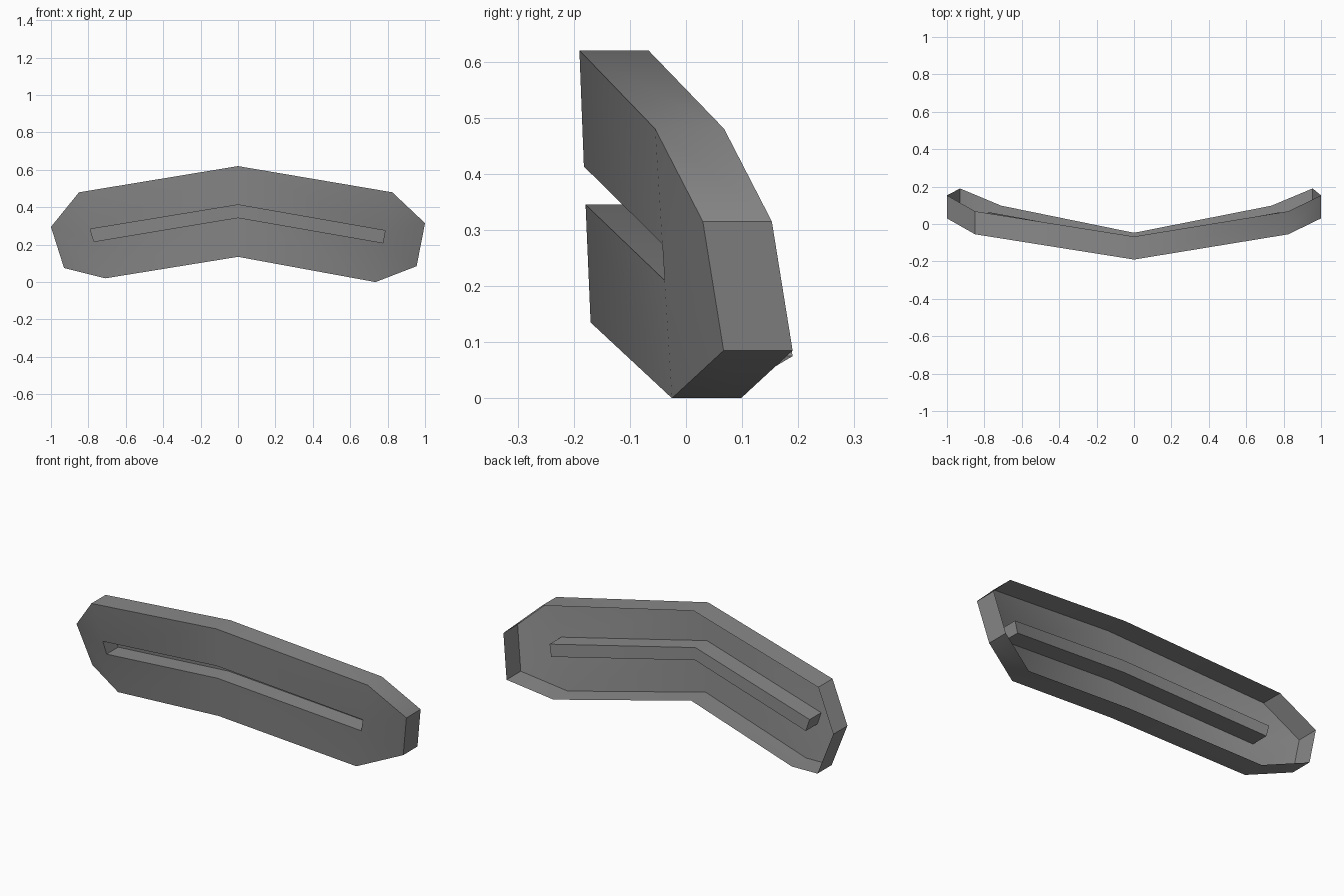
import bpy, bmesh, math
from mathutils import Vector

cube = bpy.data.objects.get("Cube")
if cube:
    bpy.data.objects.remove(cube, do_unlink=True)

RIM_DEPTH = 0.123
SLOT_DEPTH = 0.1

# Outline of the bent plate: top centre, right side, bottom centre, left side
top = (0, -0.19, 0.62)
bottom = (0, -0.17, 0.135)
right = [(0.825, -0.055, 0.48), (1, 0.03, 0.315), (0.955, 0.067, 0.085), (0.735, -0.025, 0)]
left = [(-0.85, -0.055, 0.48), (-1, 0.03, 0.295), (-0.93, 0.067, 0.075), (-0.71, -0.025, 0.02)]

# Slot corners: the ends lie on the fold lines of the plate
slot_top = (0, -0.182, 0.413)
slot_bottom = (0, -0.179, 0.345)


def on_fold(side, z):
    a, b = Vector(side[0]), Vector(side[3])
    return a.lerp(b, (a.z - z) / (a.z - b.z))


right_slot = [on_fold(right, 0.275), on_fold(right, 0.21)]
left_slot = [on_fold(left, 0.283), on_fold(left, 0.217)]

bm = bmesh.new()


def verts(points):
    return [bm.verts.new(p) for p in points]


def walls(loop, depth, inward=False):
    """Run a closed loop straight back and return its rear vertices."""
    rear = verts([v.co + Vector((0, depth, 0)) for v in loop])
    n = len(loop)
    for i in range(n):
        j = (i + 1) % n
        bm.faces.new((loop[i], loop[j], rear[j], rear[i]))
    return rear


t, b, st, sb = verts([top, bottom, slot_top, slot_bottom])
r, l = verts(right), verts(left)
rs, ls = verts(right_slot), verts(left_slot)

# Front plate, one half at a time around the slot
for side, slot in ((r, rs), (l, ls)):
    bm.faces.new((t, side[0], slot[0], st))
    bm.faces.new((sb, slot[1], side[3], b))
    bm.faces.new((side[0], side[1], side[2], side[3], slot[1], slot[0]))

# Outer rim, open at the back
walls([t] + r + [b] + l[::-1], RIM_DEPTH)

# Slot channel with a closed floor
rear = walls([st] + rs + [sb] + ls[::-1], SLOT_DEPTH)
bm.faces.new((rear[0], rear[1], rear[2], rear[3]))
bm.faces.new((rear[0], rear[3], rear[4], rear[5]))

# Make the front plate face forward and everything else agree with it
bmesh.ops.recalc_face_normals(bm, faces=bm.faces)
bm.normal_update()
if t.link_faces[0].normal.y > 0:
    bmesh.ops.reverse_faces(bm, faces=bm.faces)

mesh = bpy.data.meshes.new("slotted_cover")
bm.to_mesh(mesh)
bm.free()
cover = bpy.data.objects.new("slotted_cover", mesh)
bpy.context.collection.objects.link(cover)

# Plain grey
colour = (0.25, 0.25, 0.25, 1)
grey = bpy.data.materials.new("grey")
grey.use_nodes = True
grey.diffuse_color = colour
grey.node_tree.nodes["Principled BSDF"].inputs["Base Color"].default_value = colour
mesh.materials.append(grey)

bpy.ops.object.select_all(action='DESELECT')
cover.select_set(True)
bpy.context.view_layer.objects.active = cover
bpy.ops.object.shade_smooth_by_angle(angle=math.radians(35))
